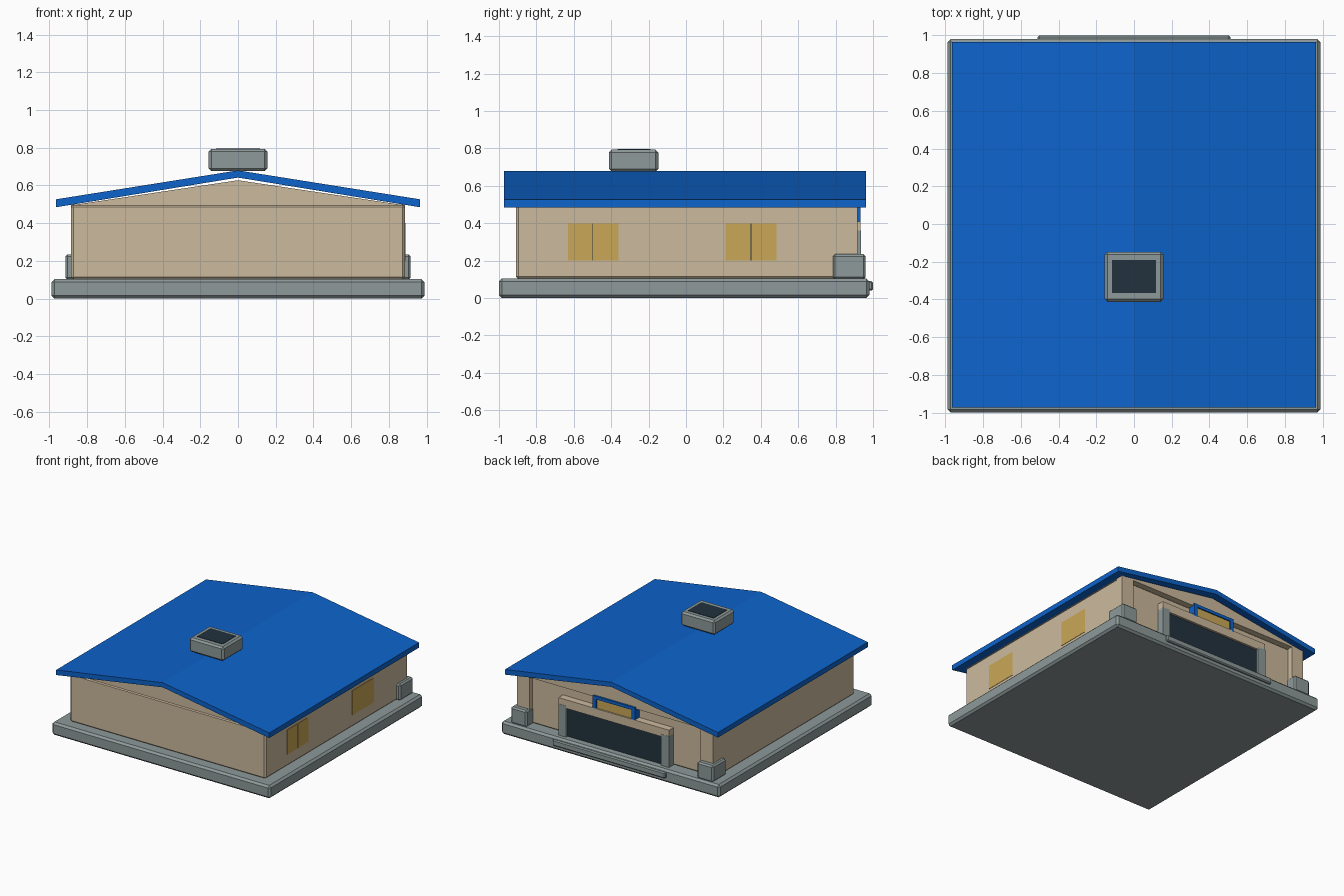
import bpy

if "Cube" in bpy.data.objects:
    bpy.data.objects.remove(bpy.data.objects["Cube"])


def material(name, r, g, b):
    m = bpy.data.materials.new(name)
    m.diffuse_color = (r, g, b, 1)
    m.use_nodes = True
    m.node_tree.nodes["Principled BSDF"].inputs["Base Color"].default_value = m.diffuse_color
    return m


GREY = material("grey stone", 0.27, 0.32, 0.32)
BEIGE = material("beige wall", 0.60, 0.49, 0.34)
BLUE = material("blue roof", 0.004, 0.125, 0.60)
GOLD = material("gold panel", 0.59, 0.39, 0.095)
DARK = material("dark glass", 0.016, 0.032, 0.047)


def mesh_object(name, verts, faces, mat, bevel=0):
    me = bpy.data.meshes.new(name)
    me.from_pydata(verts, [], faces)
    me.materials.append(mat)
    ob = bpy.data.objects.new(name, me)
    bpy.context.collection.objects.link(ob)
    if bevel:
        b = ob.modifiers.new("bevel", "BEVEL")
        b.width, b.segments = bevel, 1
    return ob


def prism(name, profile, y0, y1, mat, bevel=0):
    """Extrude an x-z profile (counter-clockwise from the front) along y."""
    n = len(profile)
    verts = [(x, y, z) for y in (y0, y1) for x, z in profile]
    faces = [tuple(range(n)), tuple(range(2 * n - 1, n - 1, -1))]
    faces += [(i, i + n, (i + 1) % n + n, (i + 1) % n) for i in range(n)]
    return mesh_object(name, verts, faces, mat, bevel)


def box(name, x, y, z, mat, bevel=0):
    (x0, x1), (z0, z1) = x, z
    return prism(name, [(x0, z0), (x1, z0), (x1, z1), (x0, z1)], y[0], y[1], mat, bevel)


def pair(name, x, y, z, mat, bevel=0):
    """A box and its mirror image across x = 0."""
    box(name + "_right", x, y, z, mat, bevel)
    box(name + "_left", (-x[1], -x[0]), y, z, mat, bevel)


# Foundation and entrance step
box("foundation", (-0.987, 0.987), (-1.0, 0.98), (0, 0.105), GREY, 0.016)
box("entrance_step", (-0.51, 0.51), (0.95, 1.0), (0.04, 0.09), GREY, 0.008)

# Walls: main block, rear corner pillars and the gable resting on them
box("walls", (-0.885, 0.885), (-0.91, 0.875), (0.10, 0.5), BEIGE, 0.014)
pair("corner_pillar", (0.775, 0.885), (0.85, 0.917), (0.10, 0.5), BEIGE)
prism("gable", [(-0.885, 0.495), (0.885, 0.495), (0, 0.628)], -0.905, 0.917, BEIGE)
pair("pillar_plinth", (0.77, 0.915), (0.785, 0.96), (0.10, 0.235), GREY, 0.012)

# Roof: one folded slab
prism("roof", [(-0.963, 0.485), (0, 0.642), (0.963, 0.485),
               (0.963, 0.527), (0, 0.68), (-0.963, 0.527)], -0.972, 0.963, BLUE)

# Roof skylight
box("skylight_box", (-0.155, 0.155), (-0.412, -0.148), (0.677, 0.793), GREY, 0.014)
box("skylight_glass", (-0.116, 0.116), (-0.365, -0.19), (0.789, 0.796), DARK)

# Rear gate with posts and lintel
box("gate_panel", (-0.435, 0.435), (0.87, 0.915), (0.10, 0.35), DARK)
pair("gate_post", (0.43, 0.50), (0.87, 0.935), (0.10, 0.36), GREY)
box("gate_lintel", (-0.50, 0.50), (0.87, 0.933), (0.34, 0.41), BEIGE)

# Sign over the gate
box("sign_panel", (-0.165, 0.165), (0.87, 0.922), (0.41, 0.49), GOLD)
pair("sign_side", (0.16, 0.19), (0.87, 0.933), (0.40, 0.51), BLUE)
box("sign_top", (-0.17, 0.17), (0.87, 0.932), (0.485, 0.51), BLUE)

# Side windows, two panes each with a thin dark seam
for i, (y0, ym, y1) in enumerate([(-0.632, -0.498, -0.36), (0.21, 0.347, 0.485)], 1):
    box(f"window_{i}_front_pane", (0.882, 0.888), (y0, ym - 0.002), (0.20, 0.40), GOLD)
    box(f"window_{i}_rear_pane", (0.882, 0.888), (ym + 0.002, y1), (0.20, 0.40), GOLD)
    box(f"window_{i}_seam", (0.882, 0.887), (ym - 0.002, ym + 0.002), (0.20, 0.40), DARK)
